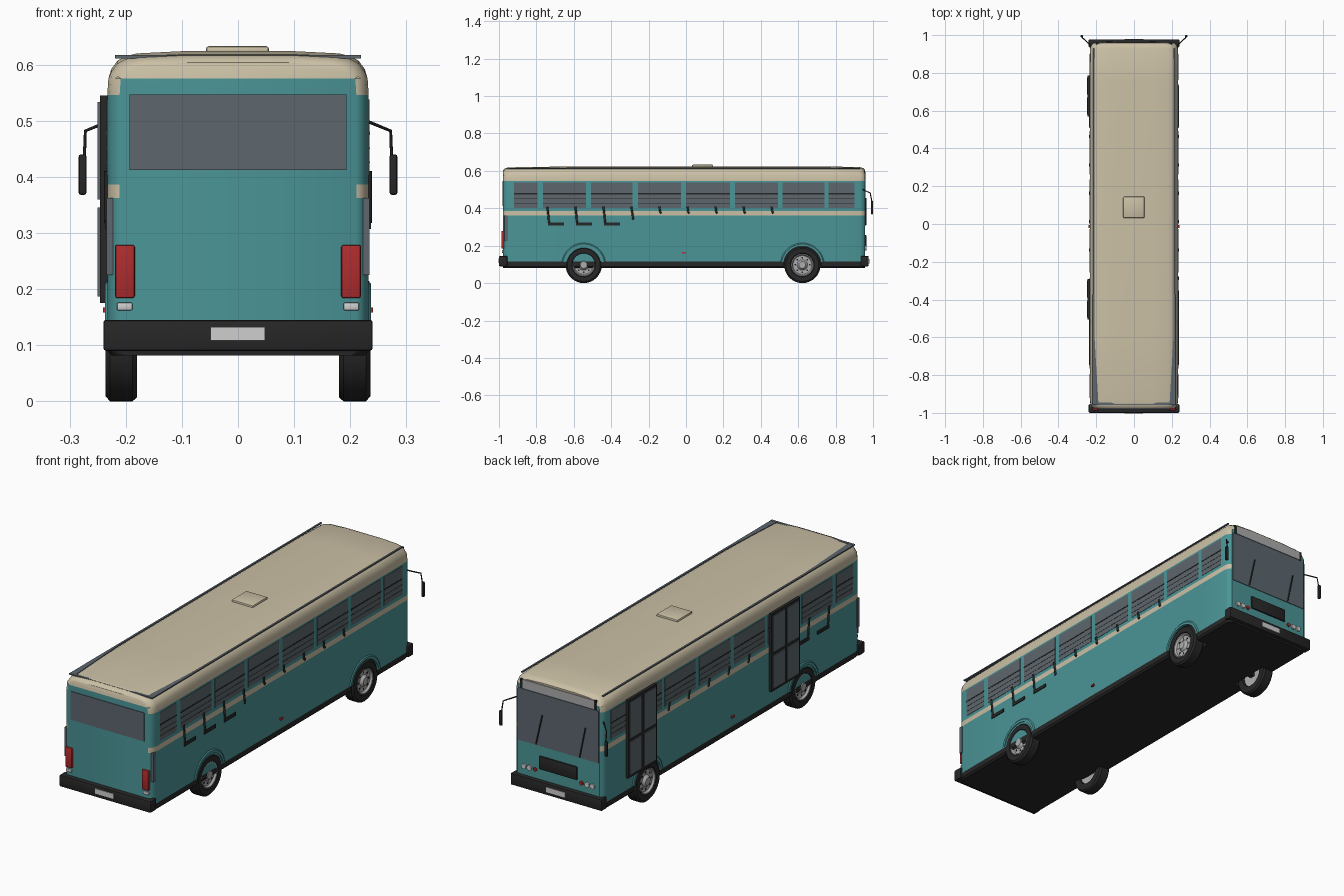
import bpy, bmesh, math

cube = bpy.data.objects.get("Cube")
if cube:
    bpy.data.objects.remove(cube)


def material(name, r, g, b):
    m = bpy.data.materials.new(name)
    m.use_nodes = True
    m.diffuse_color = (r, g, b, 1)
    m.node_tree.nodes["Principled BSDF"].inputs["Base Color"].default_value = (r, g, b, 1)
    return m


TEAL = material("teal paint", .07, .3, .31)
CREAM = material("cream paint", .6, .53, .38)
GLASS = material("grey glass", .11, .135, .155)
BLACK = material("black trim", .02, .02, .02)
RED = material("red lens", .43, .025, .027)
WHITE = material("white plate", .62, .62, .62)
SILVER = material("silver rim", .42, .42, .43)


def finish(name, bm, mats, smooth=False):
    bmesh.ops.recalc_face_normals(bm, faces=bm.faces)
    me = bpy.data.meshes.new(name)
    bm.to_mesh(me)
    bm.free()
    for m in mats:
        me.materials.append(m)
    ob = bpy.data.objects.new(name, me)
    bpy.context.collection.objects.link(ob)
    if smooth:
        bpy.ops.object.select_all(action='DESELECT')
        ob.select_set(True)
        bpy.context.view_layer.objects.active = ob
        bpy.ops.object.shade_smooth_by_angle(angle=math.radians(35))
    return ob


def box(name, x, y, z, mat, bevel=0):
    """Box from (low, high) ranges, optionally with rounded edges."""
    bm = bmesh.new()
    bmesh.ops.create_cube(bm, size=1)
    for v in bm.verts:
        v.co = [(r[0] + r[1]) / 2 + c * (r[1] - r[0]) for r, c in zip((x, y, z), v.co)]
    if bevel:
        bmesh.ops.bevel(bm, geom=bm.edges[:], offset=bevel, segments=2, affect='EDGES', profile=.5)
    return finish(name, bm, [mat], bevel > 0)


def span(side, a, b):
    return tuple(sorted((side * a, side * b)))


def tube(name, points, radius, mat):
    cu = bpy.data.curves.new(name, 'CURVE')
    cu.dimensions = '3D'
    cu.bevel_depth = radius
    cu.bevel_resolution = 1
    cu.use_fill_caps = True
    sp = cu.splines.new('POLY')
    sp.points.add(len(points) - 1)
    for p, co in zip(sp.points, points):
        p.co = (*co, 1)
    cu.materials.append(mat)
    ob = bpy.data.objects.new(name, cu)
    bpy.context.collection.objects.link(ob)


def lathe(name, profile, y, z, side, mat, steps=32, a0=0, a1=2 * math.pi):
    """Turn (radius, x) points about an axle along x."""
    bm = bmesh.new()
    rings = []
    for i in range(steps + 1):
        a = a0 + (a1 - a0) * i / steps
        rings.append([bm.verts.new((side * x, y + r * math.cos(a), z + r * math.sin(a))) for r, x in profile])
    for p, q in zip(rings, rings[1:]):
        for j in range(len(profile) - 1):
            bm.faces.new((p[j], p[j + 1], q[j + 1], q[j]))
    bmesh.ops.remove_doubles(bm, verts=bm.verts, dist=.0001)
    return finish(name, bm, [mat], True)


# Body shell: half section lofted along the length
section = [(.225, .082), (.233, .09), (.233, .115), (.233, .362), (.233, .386), (.233, .546),
           (.231, .575), (.226, .592), (.215, .607), (.2, .615), (.18, .62), (.1, .624)]
stations = [(-.978, .022, .02), (-.972, .012, .013), (-.96, .004, .008), (-.94, 0, .005), (-.6, 0, 0),
            (.75, 0, 0), (.93, 0, .004), (.948, .006, .01), (.957, .018, .018)]
bm = bmesh.new()
loops = []
for y, inset, drop in stations:
    half = [(x - inset, z - (drop if z > .58 else 0)) for x, z in section]
    loops.append([bm.verts.new((x, y, z)) for x, z in half] +
                 [bm.verts.new((-x, y, z)) for x, z in reversed(half)])
n = len(loops[0])
for p, q in zip(loops, loops[1:]):
    for j in range(n):
        bm.faces.new((p[j], p[(j + 1) % n], q[(j + 1) % n], q[j]))
for end in (loops[0], loops[-1]):
    for j in range(n // 2 - 1):
        bm.faces.new((end[j], end[j + 1], end[n - 2 - j], end[n - 1 - j]))
bm.normal_update()
for f in bm.faces:
    z = f.calc_center_median().z
    is_end = abs(f.normal.y) > .95
    if z < .115:
        f.material_index = 2
    elif z > (.575 if is_end else .546) or (.362 < z < .386 and not is_end):
        f.material_index = 1
body = finish("body_shell", bm, [TEAL, CREAM, BLACK], True)

# Wheel wells cut out of the shell, wheels and arch flares
AXLE_Z = .097
for y in (-.547, .622):
    for s in (-1, 1):
        bm = bmesh.new()
        bmesh.ops.create_cone(bm, cap_ends=True, segments=40, radius1=.102, radius2=.102, depth=.12)
        for v in bm.verts:
            v.co = (s * .225 + v.co.z, y + v.co.x, AXLE_Z + v.co.y)
        cutter = finish("wheel_well_cutter", bm, [BLACK])
        cutter.hide_render = True
        mod = body.modifiers.new("well", 'BOOLEAN')
        mod.operation = 'DIFFERENCE'
        mod.solver = 'EXACT'
        mod.material_mode = 'TRANSFER'
        mod.object = cutter
        bpy.context.view_layer.objects.active = body
        bpy.ops.object.modifier_apply(modifier=mod.name)
        bpy.data.objects.remove(cutter)
        lathe("tyre", [(.057, .228), (.064, .235), (.088, .236), (.097, .228), (.097, .188),
                       (.09, .18), (.06, .18), (.057, .19), (.057, .228)], y, AXLE_Z, s, BLACK)
        lathe("wheel_rim", [(.06, .233), (.056, .233), (.05, .224), (.028, .224), (.022, .232), (.018, .236),
                            (0, .236)], y, AXLE_Z, s, SILVER)
        lathe("wheel_back", [(.058, .19), (.03, .195), (0, .195)], y, AXLE_Z, s, SILVER)
        lathe("arch_flare", [(.1, .2), (.1, .237), (.112, .237), (.119, .232)], y, AXLE_Z, s, TEAL,
              24, math.radians(9), math.radians(171))
        for k in range(8):
            a = k * math.pi / 4
            cy, cz = y + .039 * math.cos(a), AXLE_Z + .039 * math.sin(a)
            box("rim_hole", span(s, .222, .2255), (cy - .004, cy + .004), (cz - .004, cz + .004), BLACK)
    box("axle", (-.19, .19), (y - .012, y + .012), (AXLE_Z - .012, AXLE_Z + .012), BLACK)

# Doors on the -x side, two leaves each with two panes
doors = [(.57, .785), (-.505, -.29)]
for y0, y1 in doors:
    box("door_frame", (-.246, -.228), (y0, y1), (.175, .545), BLACK)
    w = (y1 - y0) / 2
    for k in range(2):
        for z in ((.187, .345), (.36, .533)):
            box("door_pane", (-.25, -.24), (y0 + k * w + .009, y0 + (k + 1) * w - .009), z, GLASS)

# Side windows with sliding bar, seat edges at the glass line, side markers
windows = [(-.92, -.795), (-.765, -.535), (-.508, -.285), (-.257, -.027),
           (0, .235), (.262, .493), (.515, .74), (.762, .9)]
for s in (-1, 1):
    for y0, y1 in windows:
        box("side_window", span(s, .228, .2345), (y0, y1), (.402, .538), GLASS)
        box("window_bar", span(s, .23, .2355), (y0, y1), (.475, .481), BLACK)
        for z in (.425, .45):
            box("window_rail", span(s, .23, .2352), (y0, y1), (z, z + .002), BLACK)
    for k in range(9):
        y = -.738 + .15 * k
        if s < 0 and any(a - .05 < y < b + .03 for a, b in doors):
            continue
        low = .318 if k < 3 else .338 if k == 3 else .373
        tube("seat_back", [(s * .233, y - .004, .41), (s * .233, y, .38), (s * .233, y + .006, low)], .006, BLACK)
        if k < 3:
            box("seat_base", span(s, .228, .237), (y, y + .085), (.307, .323), BLACK)
    box("side_marker", span(s, .23, .241), (-.022, -.004), (.158, .167), RED)
    # Rear corner vents
    box("corner_vent", span(s, .218, .2345), (-.97, -.952), (.225, .362), GLASS)
    # Tail and reversing lights
    box("tail_light", span(s, .184, .219), (-.987, -.96), (.184, .279), RED, .004)
    box("reverse_light", span(s, .188, .216), (-.985, -.96), (.162, .176), WHITE, .003)
    # Headlights
    for x, r, m in ((.18, .012, WHITE), (.152, .012, WHITE), (.122, .009, RED)):
        bm = bmesh.new()
        bmesh.ops.create_cone(bm, cap_ends=True, segments=20, radius1=r, radius2=r, depth=.012)
        for v in bm.verts:
            v.co = (s * x + v.co.x, .958 + v.co.z, .187 + v.co.y)
        finish("headlight", bm, [m])
    # Mirrors
    tube("mirror_arm", [(s * .228, .945, .5), (s * .272, .985, .482), (s * .274, .995, .43)], .003, BLACK)
    box("mirror", span(s, .27, .284), (.988, 1.0), (.368, .44), BLACK, .004)
    # Sign end blocks
    box("sign_end", span(s, .188, .2), (.94, .961), (.553, .598), BLACK)
    # Trim along the roof edge, widening toward the rear
    bm = bmesh.new()
    outline = [(.209, .93), (.217, .93), (.219, -.955), (.188, -.955), (.209, -.6)]
    ring = bm.faces.new([bm.verts.new((s * x, y, .611)) for x, y in outline])
    ext = bmesh.ops.extrude_face_region(bm, geom=[ring])
    for v in ext["geom"]:
        if isinstance(v, bmesh.types.BMVert):
            v.co.z += .005
    finish("roof_edge_trim", bm, [GLASS])

box("roof_rear_trim", (-.219, .219), (-.957, -.945), (.611, .617), GLASS)

# Rear end
box("rear_window", (-.193, .193), (-.981, -.972), (.412, .547), GLASS)
box("rear_bumper", (-.24, .24), (-1, -.955), (.09, .145), BLACK, .005)
box("rear_plate", (-.049, .048), (-1.003, -.996), (.108, .132), WHITE)

# Driving end
box("windscreen", (-.212, .212), (.952, .96), (.305, .553), GLASS)
box("route_sign", (-.188, .188), (.945, .961), (.556, .598), SILVER)
box("grille", (-.1, .1), (.95, .964), (.195, .258), BLACK, .004)
box("front_bumper", (-.24, .24), (.935, .977), (.09, .145), BLACK, .005)
box("front_plate", (-.05, .05), (.972, .98), (.106, .13), WHITE)
for x0, x1 in ((.115, .082), (-.115, -.145)):
    tube("wiper", [(x0, .963, .31), (x1, .963, .455)], .003, BLACK)

# Roof hatch
box("roof_hatch", (-.057, .055), (.032, .145), (.618, .633), CREAM, .005)
